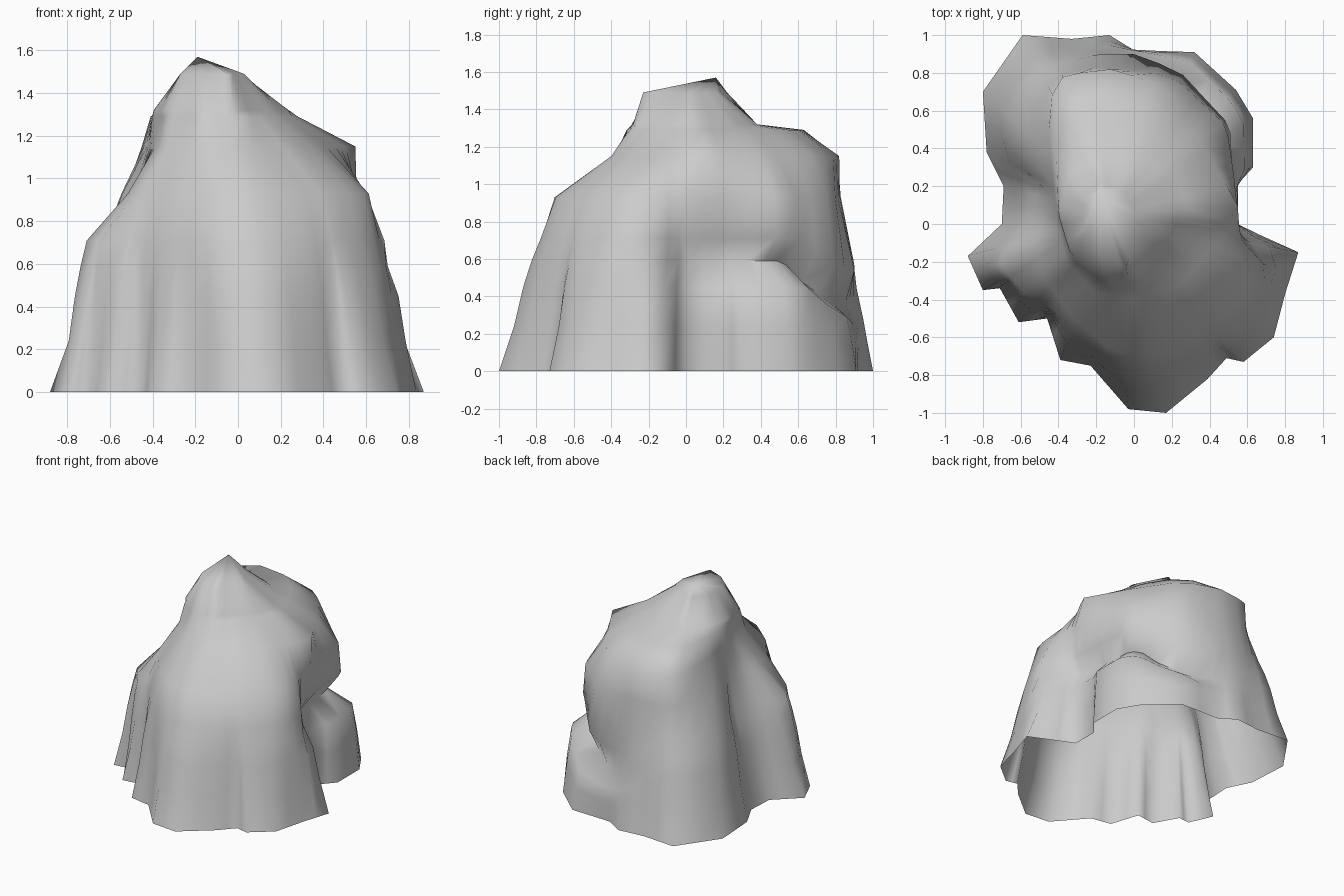
import bpy
import bmesh
import math
from mathutils import Vector

default_cube = bpy.data.objects.get("Cube")
if default_cube:
    bpy.data.objects.remove(default_cube, do_unlink=True)

# Axis that every horizontal outline is measured around
AXIS = Vector((-0.12, 0.05))

# Horizontal outlines of the rock, counterclockwise, from the foot to the crown
foot = [(.87, -.15), (.54, 0), (.54, .2), (.63, .3), (.63, .56), (.54, .71),
        (.32, .91), (0, .92), (-.13, 1), (-.33, .98), (-.59, 1), (-.8, .7),
        (-.78, .38), (-.69, .2), (-.7, 0), (-.88, -.17), (-.8, -.35),
        (-.71, -.34), (-.61, -.52), (-.46, -.5), (-.39, -.72), (-.23, -.75),
        (-.03, -.98), (.17, -1), (.39, -.82), (.49, -.71), (.58, -.73),
        (.74, -.6), (.8, -.37)]
shoulder = [(.69, -.19), (.54, -.04), (.52, .25), (.51, .52), (.24, .81),
            (0, .9), (-.2, .9), (-.47, .82), (-.63, .6), (-.63, .36),
            (-.51, .2), (-.53, .04), (-.71, -.2), (-.6, -.36), (-.47, -.42),
            (-.3, -.6), (-.1, -.76), (.1, -.78), (.3, -.7), (.5, -.56), (.64, -.4)]
chest = [(.62, -.25), (.56, -.04), (.53, .25), (.49, .52), (.2, .79),
         (-.2, .83), (-.42, .78), (-.55, .57), (-.54, .34), (-.47, .2),
         (-.47, .04), (-.52, -.1), (-.48, -.28), (-.32, -.5), (-.12, -.67),
         (.05, -.71), (.25, -.63), (.46, -.5), (.59, -.37)]
brow = [(.56, .08), (.38, .4), (.16, .73), (-.12, .82), (-.37, .79),
        (-.46, .64), (-.44, .35), (-.41, .05), (-.36, -.2), (-.2, -.37),
        (0, -.4), (.25, -.32), (.43, -.1)]
ledge = [(.28, .08), (.2, .34), (.1, .5), (-.03, .6), (-.25, .63),
         (-.37, .55), (-.41, .35), (-.4, .05), (-.33, -.18), (-.15, -.32), (.03, -.3), (.2, -.1)]
neck = [(.25, .05), (.15, .26), (0, .38), (-.2, .38), (-.35, .25),
        (-.4, .05), (-.34, -.15), (-.18, -.29), (0, -.28), (.16, -.12)]
crown = [(.03, .01), (-.05, .17), (-.18, .22), (-.27, .12), (-.27, -.05),
         (-.17, -.18), (-.04, -.23)]


def polar(outline):
    """Corners of an outline as sorted (angle, radius) pairs."""
    corners = [Vector(point) - AXIS for point in outline]
    return sorted((math.atan2(c.y, c.x), c.length) for c in corners)


def radius_at(outline, angle):
    """Distance from the axis to an outline along one ray."""
    corners = polar(outline)
    first, last = corners[0], corners[-1]
    corners = ([(last[0] - math.tau, last[1])] + corners
               + [(first[0] + math.tau, first[1])])
    for (a, ra), (b, rb) in zip(corners, corners[1:]):
        if a <= angle <= b:
            # Straight side between two neighbouring corners
            across = ra * math.sin(angle - a) + rb * math.sin(b - angle)
            return ra * rb * math.sin(b - a) / across
    return first[1]


def bump(angle, centre, reach):
    """Smooth hump around one direction, fading to nothing at its reach."""
    offset = min(abs(angle - centre) / reach, 1.0)
    return math.cos(offset * math.pi / 2)


# Columns run up through every foot corner and halfway between corners
corner_angles = [angle for angle, radius in polar(foot)]
columns = []
for here, after in zip(corner_angles, corner_angles[1:] + [corner_angles[0] + math.tau]):
    columns.append(here)
    middle = (here + after) / 2
    columns.append(middle if middle <= math.pi else middle - math.tau)

# Levels: lower outline, upper outline, blend, height, groove depth, sag.
# The groove undercuts the body above the low boulder at the back left,
# and sags towards the ground at the boulder's rear end.
levels = [
    (foot, shoulder, 0.0, 0.0, 0.0, 0.0),
    (foot, shoulder, 0.36, 0.24, -0.03, 0.4),
    (foot, shoulder, 0.58, 0.45, -0.03, 0.45),
    (foot, shoulder, 0.78, 0.59, 0.16, 0.4),
    (foot, shoulder, 1.0, 0.71, 0.0, 0.25),
    (chest, brow, 0.0, 0.93, 0.0, 0.0),
    (chest, brow, 1.0, 1.15, 0.0, 0.0),
    (ledge, neck, 0.0, 1.29, 0.0, 0.0),
    (ledge, neck, 1.0, 1.32, 0.0, 0.0),
    (neck, crown, 1.0, 1.49, 0.0, 0.0),
]

# Loft the rock shell, open underneath
bm = bmesh.new()
rings = []
for lower, upper, blend, height, depth, sag in levels:
    ring = []
    for angle in columns:
        radius = radius_at(lower, angle) * (1 - blend) + radius_at(upper, angle) * blend
        radius *= 1 - depth * bump(angle, 0.65, 1.05)
        x = AXIS.x + radius * math.cos(angle)
        y = AXIS.y + radius * math.sin(angle)
        z = height * (1 - sag * bump(angle, 1.35, 0.6))
        ring.append(bm.verts.new((x, y, z)))
    rings.append(ring)

count = len(columns)
for lower, upper in zip(rings, rings[1:]):
    for i in range(count):
        j = (i + 1) % count
        bm.faces.new((lower[i], lower[j], upper[j], upper[i]))

# Pointed summit
summit = bm.verts.new((-0.19, 0.16, 1.57))
for i in range(count):
    bm.faces.new((rings[-1][i], rings[-1][(i + 1) % count], summit))
bmesh.ops.recalc_face_normals(bm, faces=bm.faces)

mesh = bpy.data.meshes.new("rock")
bm.to_mesh(mesh)
bm.free()
rock = bpy.data.objects.new("rock", mesh)
bpy.context.collection.objects.link(rock)

# Plain grey stone
stone = bpy.data.materials.new("grey stone")
stone.use_nodes = True
grey = (0.6, 0.6, 0.6, 1.0)
stone.diffuse_color = grey
stone.node_tree.nodes["Principled BSDF"].inputs["Base Color"].default_value = grey
mesh.materials.append(stone)

# Soft shading with only the hardest creases kept
bpy.ops.object.select_all(action="DESELECT")
rock.select_set(True)
bpy.context.view_layer.objects.active = rock
bpy.ops.object.shade_smooth_by_angle(angle=math.radians(80))
